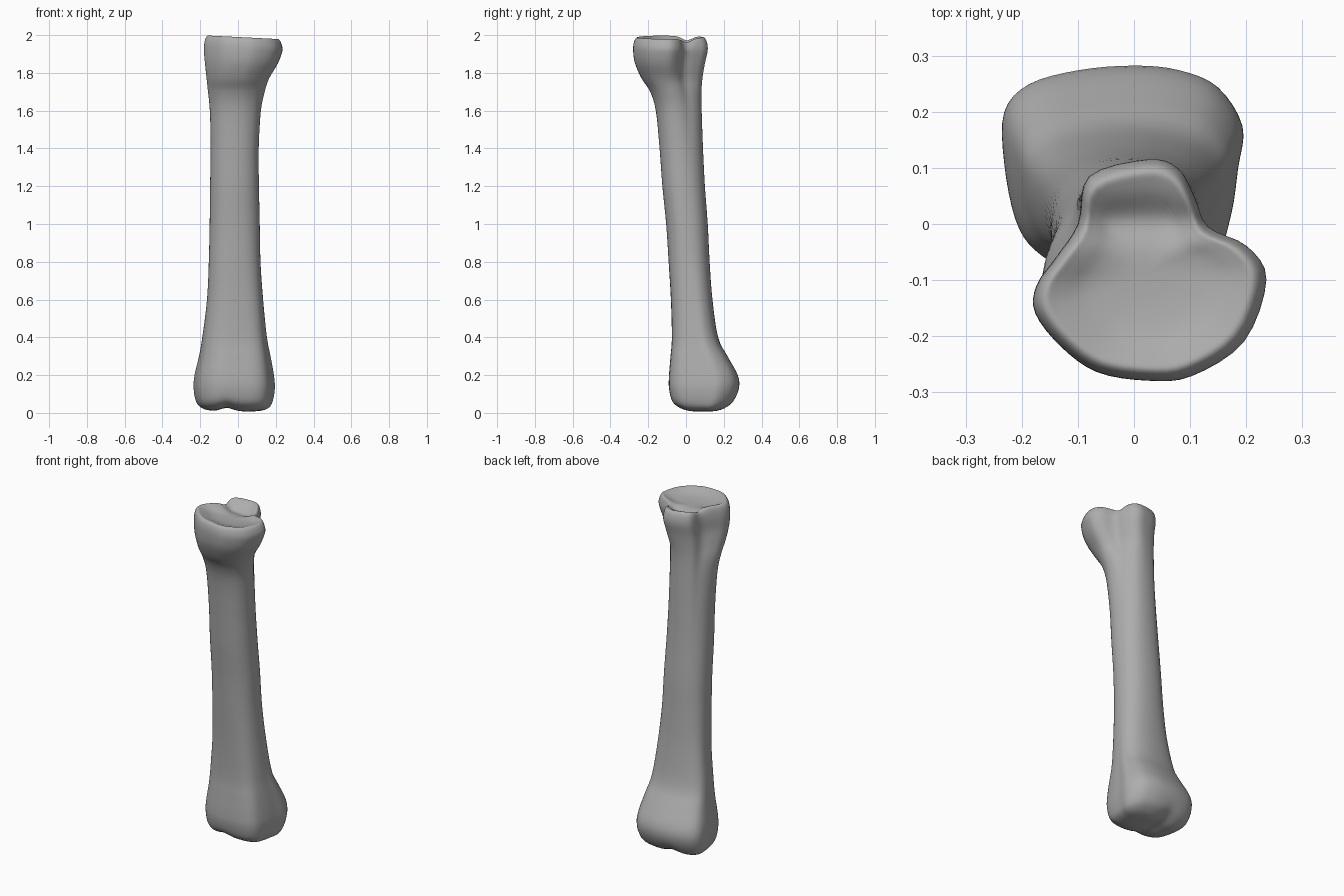
import bpy, bmesh, math
from mathutils import Vector

if "Cube" in bpy.data.objects:
    bpy.data.objects.remove(bpy.data.objects["Cube"])

STEPS = 4  # smooth steps between control points


def spline(points, closed):
    """Catmull-Rom curve through the given vectors."""
    n = len(points)
    pick = (lambda i: points[i % n]) if closed else (lambda i: points[max(0, min(n - 1, i))])
    out = []
    for i in range(n if closed else n - 1):
        a, b, c, d = (pick(i + k) for k in (-1, 0, 1, 2))
        for s in range(STEPS):
            t = s / STEPS
            out.append(b + (c - a) * (t / 2) + (a * 2 - b * 5 + c * 4 - d) * (t * t / 2)
                       + (b * 3 - a - c * 3 + d) * (t ** 3 / 2))
    if not closed:
        out.append(points[-1])
    return out


def outline(points):
    """Closed smooth outline, fitted to the square from 0 to 1."""
    pts = spline([Vector(p) for p in points], True)
    lo = [min(p[k] for p in pts) for k in (0, 1)]
    hi = [max(p[k] for p in pts) for k in (0, 1)]
    return [Vector([(p[k] - lo[k]) / (hi[k] - lo[k]) for k in (0, 1)]) for p in pts]


def squircle(a):
    s, c = math.sin(a), math.cos(a)
    return (math.copysign(abs(s) ** 0.88, s), math.copysign(abs(c) ** 0.88, c))


# Cross-sections, each starting at the back and turning toward +x
head = outline([(.02, .115), (.075, .10), (.105, .05), (.13, -.005), (.2, -.04), (.235, -.10),
                (.195, -.21), (.10, -.272), (.02, -.28), (-.07, -.265), (-.135, -.22), (-.182, -.16),
                (-.18, -.11), (-.145, -.06), (-.105, 0), (-.085, .085)])
base = outline([(0, .283), (.08, .275), (.15, .245), (.195, .175), (.187, .1), (.175, .02),
                (.15, -.05), (.09, -.085), (-.02, -.09), (-.11, -.085), (-.18, -.045), (-.215, .01),
                (-.235, .11), (-.235, .2), (-.19, .25), (-.1, .275)])
shaft = outline([squircle(i * math.tau / 16) for i in range(16)])

# Rings from bottom to top: z, x min, x max, y min, y max, head share, base share
rings = [
    (.008, -.05, .03, .07, .11, 0, 1), (.01, -.13, .11, .02, .16, 0, 1),
    (.025, -.19, .16, -.03, .205, 0, 1), (.06, -.222, .183, -.072, .25, 0, 1),
    (.13, -.235, .195, -.09, .28, 0, 1), (.2, -.23, .19, -.09, .274, 0, 1),
    (.3, -.207, .173, -.082, .22, 0, .9), (.4, -.19, .155, -.075, .17, 0, .7),
    (.6, -.165, .135, -.08, .14, 0, .4), (.8, -.155, .12, -.092, .125, 0, .15),
    (1, -.15, .115, -.105, .115, 0, 0), (1.2, -.148, .112, -.125, .1, .05, 0),
    (1.4, -.145, .112, -.14, .09, .15, 0), (1.6, -.15, .125, -.16, .083, .35, 0),
    (1.7, -.16, .145, -.19, .082, .55, 0), (1.77, -.167, .167, -.235, .087, .75, 0),
    (1.85, -.175, .212, -.27, .1, .95, 0), (1.92, -.18, .235, -.28, .115, 1, 0)]

# Rounded rim and shallow dish on top
for z, k in ((1.965, .975), (1.988, .9), (1.982, .78), (1.965, .55), (1.957, .3), (1.955, .06)):
    rings.append((z, .02 - .2 * k, .02 + .215 * k, -.09 - .19 * k, -.09 + .205 * k, 1, 0))


def bump(v, centre, width):
    return math.exp(-((v - centre) / width) ** 2)


bm = bmesh.new()
loops = []
for r in spline([Vector(r) for r in rings], False):
    z, x0, x1, y0, y1, h, b = r
    loop = []
    for ph, pb, ps in zip(head, base, shaft):
        p = ph * h + pb * b + ps * (1 - h - b)
        x, y, w = x0 + (x1 - x0) * p.x, y0 + (y1 - y0) * p.y, z
        # groove between the two condyles
        w += .02 * bump(x, -.06, .045) * max(0, 1 - z / .12)
        # groove between the top disc and the back lobe, and a higher right rim
        top = max(0, min(1, (z - 1.9) / .07))
        w -= top * (.022 * bump(y, .005, .035) + .05 * (x - .02))
        loop.append(bm.verts.new((x, y, w)))
    loops.append(loop)

for low, high in zip(loops, loops[1:]):
    for i in range(len(low)):
        j = (i + 1) % len(low)
        bm.faces.new((low[i], low[j], high[j], high[i]))
bm.faces.new(loops[0])
bm.faces.new(loops[-1])
bmesh.ops.recalc_face_normals(bm, faces=bm.faces)

mesh = bpy.data.meshes.new("long_bone")
bm.to_mesh(mesh)
bm.free()
bone = bpy.data.objects.new("long_bone", mesh)
bpy.context.collection.objects.link(bone)

mat = bpy.data.materials.new("bone_grey")
mat.use_nodes = True
colour = (.42, .42, .42, 1)
mat.diffuse_color = colour
mat.node_tree.nodes["Principled BSDF"].inputs["Base Color"].default_value = colour
mesh.materials.append(mat)

bpy.context.view_layer.objects.active = bone
bone.select_set(True)
bpy.ops.object.shade_smooth_by_angle(angle=math.radians(60))
